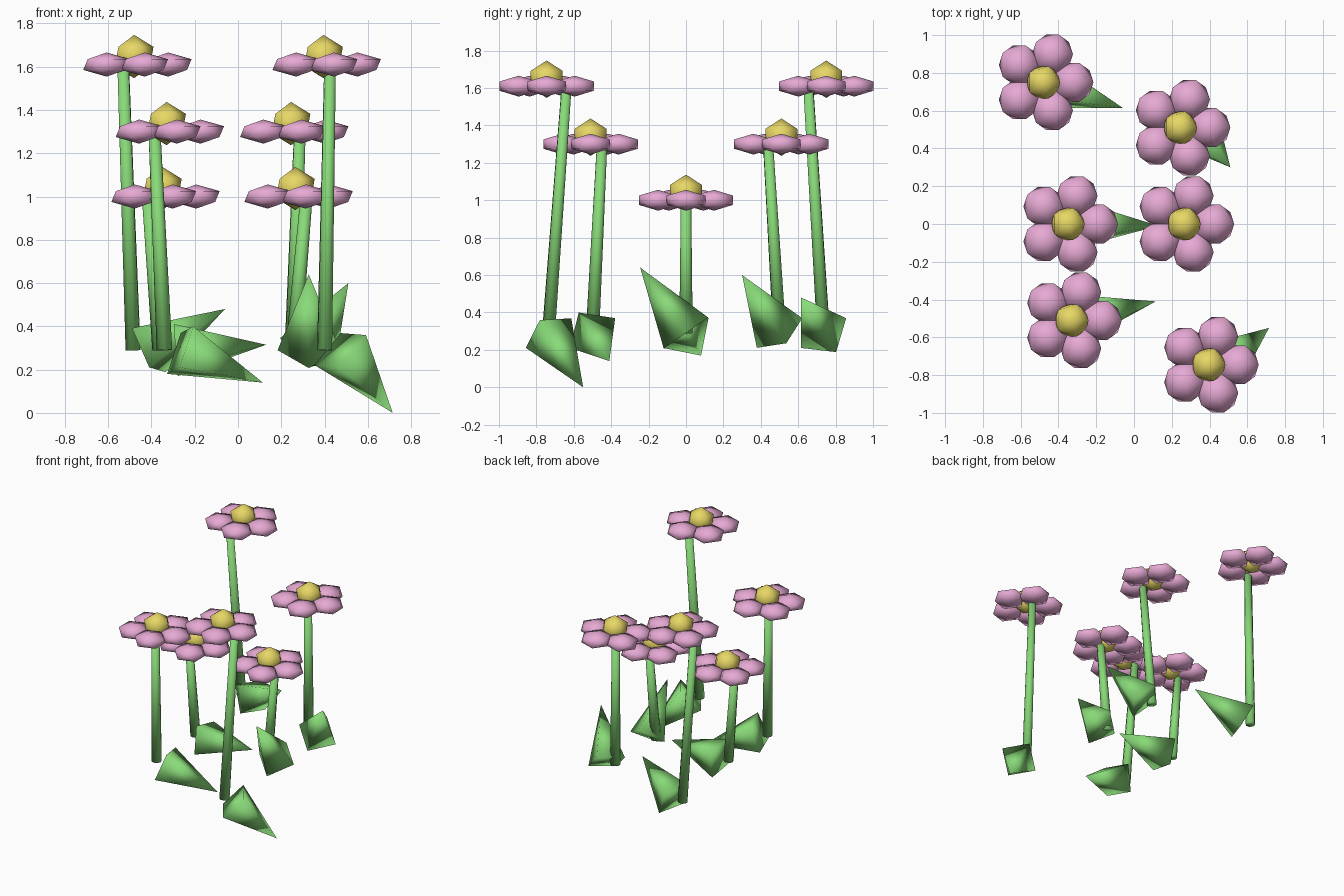
import bpy, bmesh, math
from mathutils import Vector, Matrix

if "Cube" in bpy.data.objects:
    bpy.data.objects.remove(bpy.data.objects["Cube"])


def material(name, color):
    m = bpy.data.materials.new(name)
    m.diffuse_color = (*color, 1)
    m.use_nodes = True
    m.node_tree.nodes["Principled BSDF"].inputs["Base Color"].default_value = m.diffuse_color
    return m


PINK = material("pink", (0.80, 0.40, 0.66))
YELLOW = material("yellow", (0.80, 0.68, 0.13))
GREEN = material("green", (0.25, 0.70, 0.19))


def make(name, bm, mat):
    bmesh.ops.recalc_face_normals(bm, faces=bm.faces)
    for f in bm.faces:
        f.smooth = True
    me = bpy.data.meshes.new(name)
    bm.to_mesh(me)
    bm.free()
    me.materials.append(mat)
    ob = bpy.data.objects.new(name, me)
    bpy.context.collection.objects.link(ob)


def ball(bm, center, radius, squash=1.0):
    bmesh.ops.create_icosphere(
        bm, subdivisions=1, radius=radius,
        matrix=Matrix.Translation(center) @ Matrix.Diagonal((1, 1, squash, 1)))


def flower(i, head, stem_base, stem_top, leaf_tip):
    head = Vector(head)
    # five flattened petals
    bm = bmesh.new()
    for k in range(5):
        a = k * math.tau / 5
        ball(bm, head + 0.157 * Vector((math.cos(a), math.sin(a), 0)), 0.121, 0.46)
    make(f"petals_{i}", bm, PINK)

    # flower centre
    bm = bmesh.new()
    ball(bm, head + Vector((0, 0, 0.037)), 0.1)
    make(f"flower_center_{i}", bm, YELLOW)

    # leaning, tapered stem
    low = Vector((*stem_base, 0.29))
    high = Vector((*stem_top, head.z - 0.02))
    axis = high - low
    bm = bmesh.new()
    bmesh.ops.create_cone(
        bm, cap_ends=True, segments=8, radius1=0.036, radius2=0.028, depth=axis.length,
        matrix=Matrix.Translation((low + high) / 2) @ axis.to_track_quat('Z', 'Y').to_matrix().to_4x4())
    make(f"stem_{i}", bm, GREEN)

    # four-sided pyramid leaf
    center = low + Vector((0.073, 0, 0))
    tip = Vector(leaf_tip)
    n = (tip - center).normalized()
    u = Vector((0, 0.12, 0.08))
    u = (u - n * u.dot(n)).normalized() * 0.145
    v = n.cross(u)
    bm = bmesh.new()
    base = [bm.verts.new(center + o) for o in (u, v, -u, -v)]
    apex = bm.verts.new(tip)
    bm.faces.new(base)
    for k in range(4):
        bm.faces.new((base[k], base[(k + 1) % 4], apex))
    make(f"leaf_{i}", bm, GREEN)


# head centre, stem base, stem top, leaf tip
flowers = [
    ((-0.48, 0.75, 1.61), (-0.485, 0.735), (-0.53, 0.655), (-0.06, 0.615, 0.48)),
    ((0.245, 0.51, 1.30), (0.25, 0.50), (0.285, 0.44), (0.51, 0.30, 0.60)),
    ((-0.35, 0.0, 1.00), (-0.36, 0.0), (-0.415, 0.0), (0.13, -0.01, 0.315)),
    ((0.265, 0.0, 1.00), (0.255, 0.0), (0.315, 0.0), (0.327, -0.245, 0.64)),
    ((-0.33, -0.51, 1.30), (-0.34, -0.50), (-0.385, -0.45), (0.115, -0.41, 0.14)),
    ((0.395, -0.745, 1.61), (0.40, -0.735), (0.425, -0.64), (0.715, -0.55, 0.0)),
]
for i, f in enumerate(flowers, 1):
    flower(i, *f)
